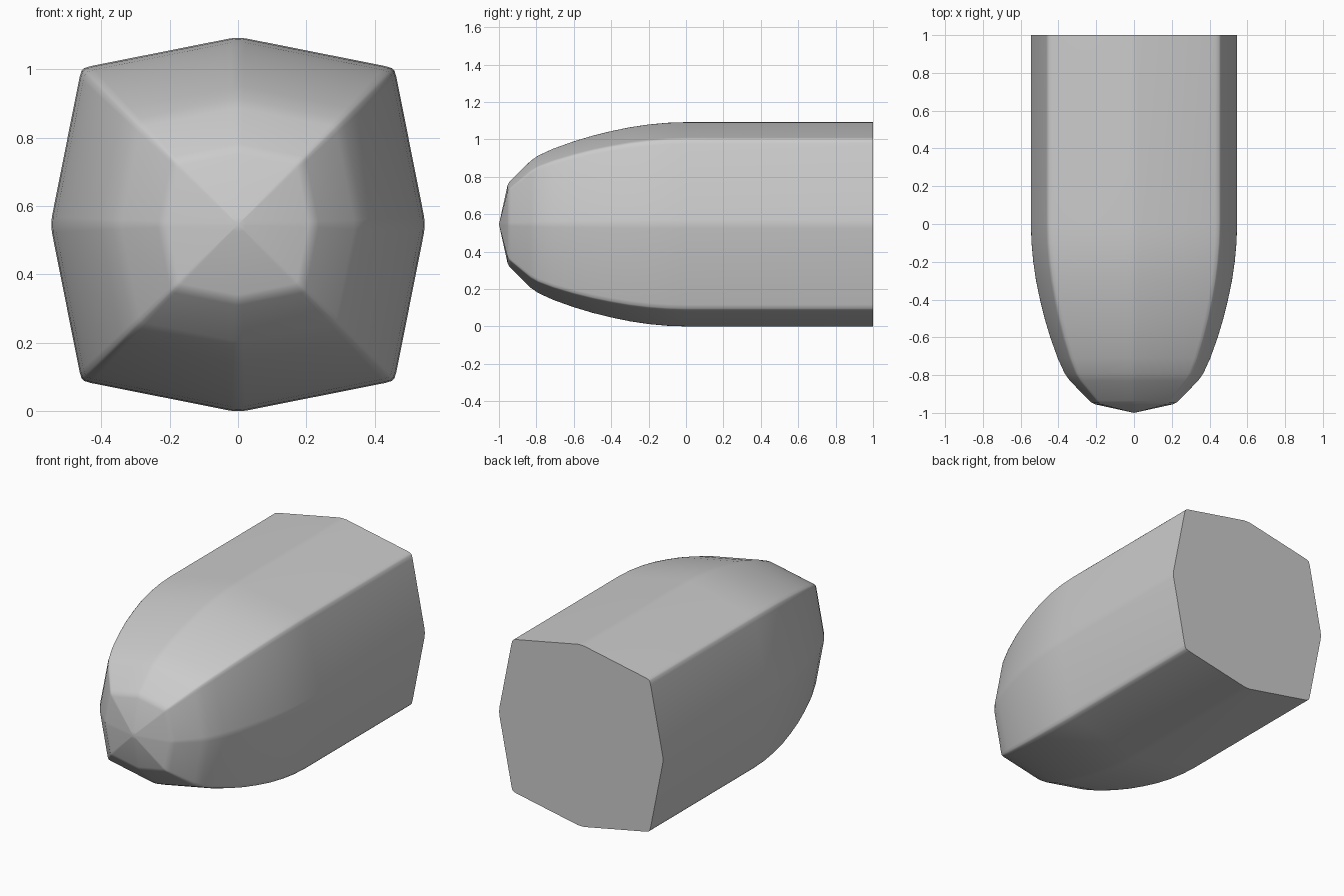
import bpy, bmesh, math

if "Cube" in bpy.data.objects:
    bpy.data.objects.remove(bpy.data.objects["Cube"])

HALF = 0.546   # half width of the body
CZ = 0.546     # height of the centre axis

# One quarter of the eight-sided section with clipped corners, turned four times
quarter = [(0.545, -0.022), (0.546, 0.0), (0.545, 0.022), (0.464, 0.43), (0.458, 0.45),
           (0.45, 0.458), (0.43, 0.464)]
section = []
for k in range(4):
    c, s = [(1, 0), (0, 1), (-1, 0), (0, -1)][k]
    section += [(x * c - z * s, x * s + z * c) for x, z in quarter]

# Position along the length and section scale
stations = [(1.0, 1.0), (0.0, 1.0), (-0.1, 0.994), (-0.2, 0.977), (-0.3, 0.95),
            (-0.4, 0.912), (-0.5, 0.867), (-0.6, 0.812), (-0.71, 0.74),
            (-0.79, 0.673), (-0.83, 0.622), (-0.935, 0.432), (-0.947, 0.408),
            (-0.955, 0.375), (-0.995, 0.04)]

# Body with rounded nose
bm = bmesh.new()
rings = [[bm.verts.new((x * f, y, CZ + z * f)) for x, z in section] for y, f in stations]
n = len(section)
for a, b in zip(rings, rings[1:]):
    for i in range(n):
        j = (i + 1) % n
        bm.faces.new((a[i], a[j], b[j], b[i]))

# Flat back and nose tip
bm.faces.new(rings[0])
tip = bm.verts.new((0, -1, CZ))
for i in range(n):
    bm.faces.new((rings[-1][i], rings[-1][(i + 1) % n], tip))
bmesh.ops.recalc_face_normals(bm, faces=bm.faces)

mesh = bpy.data.meshes.new("rounded_nose_body")
bm.to_mesh(mesh)
bm.free()
body = bpy.data.objects.new("rounded_nose_body", mesh)
bpy.context.collection.objects.link(body)
bpy.context.view_layer.objects.active = body
body.select_set(True)
bpy.ops.object.shade_smooth_by_angle(angle=math.radians(50))
